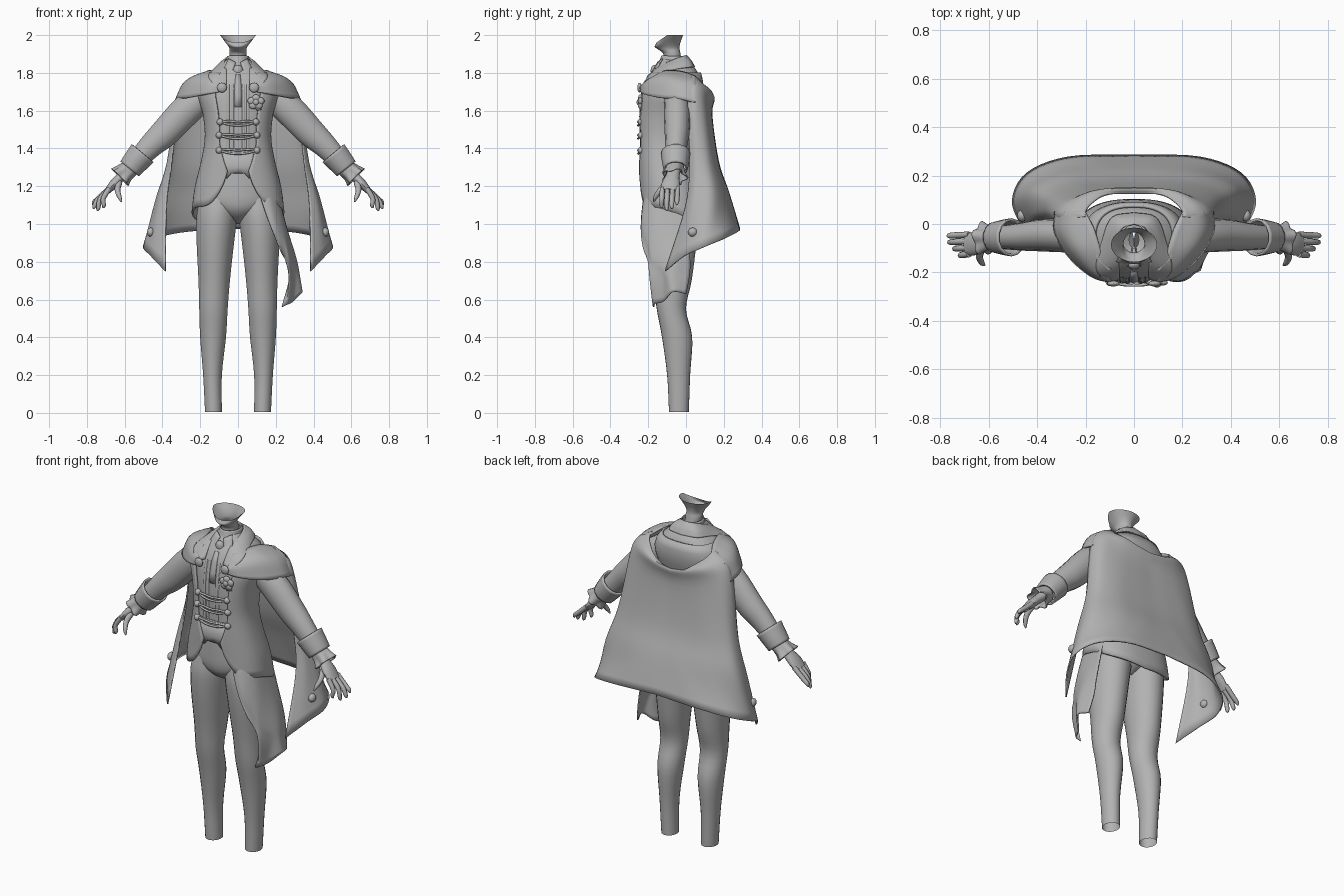
import bpy, bmesh, math
from mathutils import Vector

grey = bpy.data.materials.new("plain grey")
grey.diffuse_color = (0.45, 0.45, 0.45, 1)


def curve(rows, k):
    """Catmull-Rom resampling of a list of equal-length tuples."""
    p = [Vector(r) for r in rows]
    p = [2 * p[0] - p[1]] + p + [2 * p[-1] - p[-2]]
    out = []
    for i in range(1, len(p) - 2):
        a, b, c, d = p[i - 1:i + 3]
        for j in range(k):
            t = j / k
            out.append(0.5 * (2 * b + (c - a) * t + (2 * a - 5 * b + 4 * c - d) * t * t
                              + (3 * b - a - 3 * c + d) * t ** 3))
    return out + [p[-2]]


def grid(name, rows, closed=False, mirror=False, thick=0, caps=False, angle=50):
    """Skin a list of equal-length point rows."""
    n, verts = len(rows[0]), [tuple(v) for r in rows for v in r]
    faces = [(i * n + j, i * n + (j + 1) % n, (i + 1) * n + (j + 1) % n, (i + 1) * n + j)
             for i in range(len(rows) - 1) for j in range(n if closed else n - 1)]
    if caps:
        faces += [tuple(range(n)), tuple(range(len(verts) - n, len(verts)))]
    me = bpy.data.meshes.new(name)
    me.from_pydata(verts, [], faces)
    bm = bmesh.new()
    bm.from_mesh(me)
    bmesh.ops.recalc_face_normals(bm, faces=bm.faces)
    bm.to_mesh(me)
    bm.free()
    me.materials.append(grey)
    ob = bpy.data.objects.new(name, me)
    bpy.context.collection.objects.link(ob)
    bpy.ops.object.select_all(action='DESELECT')
    ob.select_set(True)
    bpy.context.view_layer.objects.active = ob
    bpy.ops.object.shade_smooth_by_angle(angle=math.radians(angle))
    if mirror:
        m = ob.modifiers.new("mirror", 'MIRROR')
        m.merge_threshold = 0.002
    if thick:
        s = ob.modifiers.new("cloth", 'SOLIDIFY')
        s.thickness, s.offset = thick, 0
    return ob


def patch(name, rows, k=5, **kw):
    across = [curve(r, k) for r in rows]
    cols = [curve(c, k) for c in zip(*across)]
    return grid(name, list(zip(*cols)), **kw)


def oval(cx, z, rx, yf, yb, a, e=2.0):
    s, c = math.sin(a), -math.cos(a)
    f = lambda v: math.copysign(abs(v) ** (2 / e), v)
    return Vector((cx + rx * f(s), (yf + yb) / 2 + (yb - yf) / 2 * f(c), z))


def rings(name, table, n=28, e=2.0, **kw):
    """Upright loft; table rows are z, centre x, half width, front y, back y."""
    rows = [[oval(x, z, rx, yf, yb, math.tau * i / n, e) for i in range(n)]
            for z, x, rx, yf, yb in curve(table, 4)]
    return grid(name, rows, closed=True, **kw)


def tube(name, path, side=(0, 1, 0), n=14, k=4, ripple=0, **kw):
    """Sweep along x, y, z with one radius along side and one across it."""
    pts, rows, side = curve(path, k), [], Vector(side)
    for i, p in enumerate(pts):
        q, r = pts[max(i - 1, 0)], pts[min(i + 1, len(pts) - 1)]
        t = Vector((r[0] - q[0], r[1] - q[1], r[2] - q[2])).normalized()
        u = (side - t * side.dot(t)).normalized()
        w = t.cross(u)
        rows.append([Vector(p[:3]) + (u * p[3] * math.cos(a) + w * p[4] * math.sin(a))
                     * (1 + ripple * i / len(pts) * math.cos(5 * a))
                     for a in (math.tau * j / n for j in range(n))])
    return grid(name, rows, closed=True, **kw)


def ball(name, loc, size):
    x, y, z = loc
    sx, sy, sz = size
    rows = [[(x + sx * math.sin(p) * math.cos(a), y + sy * math.sin(p) * math.sin(a), z + sz * math.cos(p))
             for a in (math.tau * j / 14 for j in range(14))]
            for p in (0.02 + (math.pi - 0.04) * i / 8 for i in range(9))]
    return grid(name, rows, closed=True, caps=True)


# torso silhouette: z, centre x, half width, front y, back y
BODY = curve([(.94, 0, .24, -.22, .09), (1.08, 0, .228, -.23, .08), (1.2, 0, .212, -.232, .06),
              (1.32, 0, .183, -.237, .03), (1.45, 0, .16, -.24, .02), (1.58, 0, .17, -.243, .045),
              (1.7, 0, .2, -.23, .075), (1.78, 0, .17, -.2, .07), (1.83, 0, .11, -.165, .045),
              (1.87, 0, .06, -.13, 0)], 6)


def body(z, a, grow=0.0):
    for lo, hi in zip(BODY, BODY[1:]):
        if z <= hi[0]:
            break
    s = lo.lerp(hi, max(0, min(1, (z - lo[0]) / (hi[0] - lo[0]))))
    return oval(0, z, s[2] + grow, s[3] - grow, s[4] + grow, a, 2.5)


# trousers
rings("trouser_leg", [(.005, .13, .045, -.09, .015), (.2, .135, .05, -.1, .022), (.4, .132, .069, -.127, .033),
                      (.55, .13, .076, -.155, .0), (.7, .126, .084, -.175, .03), (.9, .12, .1, -.205, .055),
                      (1.04, .112, .109, -.215, .065), (1.14, .1, .1, -.2, .05)], n=22, mirror=True)
rings("trouser_hips", [(1.0, 0, .02, -.1, -.03), (1.03, 0, .07, -.165, .02), (1.07, 0, .15, -.205, .055),
                       (1.12, 0, .205, -.22, .066), (1.2, 0, .2, -.222, .055), (1.3, 0, .17, -.22, .03)])

# waistcoat and jacket
N = 36
grid("waistcoat", [[body(1.265 + .605 * i / 24, math.tau * j / N) for j in range(N)] for i in range(25)], closed=True)
grid("waistcoat_points", [[body(z + (0 if i else -.03 * (j % 4 == 2)), math.radians(-24 + 6 * j), .004)
                           for j in range(9)] for i, z in enumerate((1.27, 1.3, 1.4))], thick=.005)
HEM = curve([(0, 1.28), (.06, 1.17), (.17, 1.10), (.4, 1.08), (.7, 1.01), (1, .98)], 6)


def hem(t):
    for lo, hi in zip(HEM, HEM[1:]):
        if t <= hi[0]:
            break
    return lo[1] + (hi[1] - lo[1]) * (t - lo[0]) / (hi[0] - lo[0])


jacket = []
for i in range(19):
    row = []
    for j in range(33):
        t = j / 32
        z = hem(t) + (1.8 - hem(t)) * i / 18
        a0 = math.radians(10 + 20 * max(0, min(1, (z - 1.27) / .16)))
        row.append(body(z, a0 + (math.pi - a0) * t, .01))
    jacket.append(row)
grid("jacket", jacket, mirror=True, thick=.012)

# shirt pleats, tie and collar
for x in (-.052, -.03, .03, .052):
    grid("shirt_pleat", [[(x + d, body(z, math.asin(min(.9, abs(x) / .17)) * .6, .003 + h)[1], z)
                          for d, h in ((-.008, -.003), (-.003, .002), (.003, .002), (.008, -.003))]
                         for z in (1.36 + .042 * i for i in range(10))], angle=80)
grid("tie", [[(w * s, body(z, 0, g)[1], z) for s, g in ((-1, .001), (0, .005), (1, .001))]
             for z, w in ((1.62, .02), (1.68, .019), (1.74, .017), (1.79, .012))], thick=.004)
ball("tie_knot", (0, -.168, 1.812), (.026, .02, .03))
rings("shirt_collar", [(1.82, 0, .075, -.155, .02), (1.855, 0, .063, -.14, .01), (1.89, 0, .055, -.128, .0)], thick=.006)
patch("collar_wing", [[(.012, -.15, 1.855), (.05, -.125, 1.875)], [(.038, -.188, 1.785), (.075, -.155, 1.82)]],
      k=3, mirror=True, thick=.007)
patch("lapel", [[(0, 0, 1.892), (.05, -.02, 1.885), (.07, -.08, 1.862), (.062, -.16, 1.82), (.06, -.225, 1.74)],
                [(0, .025, 1.865), (.075, .01, 1.86), (.105, -.075, 1.84), (.11, -.175, 1.80), (.085, -.235, 1.73)],
                [(0, .045, 1.83), (.09, .025, 1.83), (.13, -.07, 1.815), (.155, -.185, 1.775), (.1, -.245, 1.71)]],
      mirror=True, thick=.008)

# neck and open jaw, with the rim dipping towards the chin
neck = rings("neck", [(1.82, 0, .06, -.13, 0), (1.87, 0, .047, -.12, -.022), (1.905, 0, .046, -.122, -.03),
                      (1.93, 0, .046, -.155, -.034), (1.96, 0, .064, -.166, -.03), (2.0, 0, .095, -.156, -.015)])
for v in neck.data.vertices:
    if v.co.z > 1.93:
        v.co.z -= max(0, -.1 - v.co.y) * .7 * (v.co.z - 1.93) / .07

# shoulder cape
patch("shoulder_drape", [
    [(.1, -.215, 1.75), (.12, -.17, 1.79), (.14, -.10, 1.81), (.165, -.02, 1.805), (.2, .05, 1.78)],
    [(.092, -.24, 1.725), (.165, -.2, 1.75), (.235, -.115, 1.768), (.275, -.03, 1.755), (.28, .05, 1.738)],
    [(.09, -.24, 1.70), (.175, -.215, 1.685), (.268, -.135, 1.668), (.325, -.035, 1.662), (.325, .05, 1.64)]],
    mirror=True, thick=.01)
patch("cape", [
    [(.2, .03, 1.79), (.2, .05, 1.78), (.18, .08, 1.75), (.13, .115, 1.71), (.07, .125, 1.67), (0, .125, 1.655)],
    [(.278, .02, 1.738), (.28, .05, 1.738), (.25, .09, 1.725), (.18, .13, 1.7), (.09, .145, 1.675), (0, .148, 1.662)],
    [(.315, .01, 1.64), (.325, .05, 1.64), (.29, .095, 1.63), (.2, .125, 1.6), (.1, .135, 1.58), (0, .135, 1.57)],
    [(.35, .02, 1.33), (.372, .06, 1.33), (.355, .12, 1.33), (.26, .16, 1.33), (.13, .17, 1.33), (0, .17, 1.33)],
    [(.378, 0, 1.1), (.425, .04, 1.1), (.425, .14, 1.13), (.3, .205, 1.15), (.15, .225, 1.16), (0, .227, 1.16)],
    [(.385, -.11, .75), (.46, -.01, .83), (.5, .1, .88), (.44, .21, .925), (.27, .275, .96), (0, .283, .975)]],
    mirror=True, thick=.008)

# side sash hanging from under the jacket at one hip
patch("hip_sash", [
    [(.09, -.21, 1.23), (.15, -.195, 1.23), (.185, -.15, 1.23), (.195, -.06, 1.23), (.19, .0, 1.23)],
    [(.16, -.235, 1.02), (.2, -.225, 1.0), (.24, -.165, 1.0), (.25, -.08, 1.0), (.24, .01, 1.02)],
    [(.222, -.225, .87), (.25, -.195, .84), (.27, -.175, .83), (.305, -.07, .82), (.28, .02, .85)],
    [(.275, -.165, .73), (.272, -.19, .72), (.295, -.125, .72), (.325, -.075, .72), (.298, .02, .74)],
    [(.232, -.17, .56), (.262, -.17, .575), (.29, -.12, .59), (.338, -.07, .64), (.318, 0, .63)]], thick=.008)

# sleeves, cuffs and frills
tube("sleeve", [(.15, -.05, 1.7, .06, .07), (.265, -.047, 1.61, .07, .084), (.385, -.047, 1.485, .066, .078),
                (.46, -.052, 1.415, .058, .066), (.55, -.055, 1.32, .048, .052)], mirror=True)
tube("cuff", [(.505, -.055, 1.375, .074, .072), (.54, -.055, 1.333, .068, .066), (.573, -.055, 1.292, .06, .06)],
     mirror=True, thick=.01)
tube("cuff_frill", [(.565, -.058, 1.3, .045, .045), (.6, -.06, 1.272, .05, .048), (.625, -.062, 1.248, .062, .056)],
     n=30, ripple=.2, mirror=True, thick=.006)

# hands
tube("palm", [(.57, -.06, 1.30, .035, .03), (.615, -.07, 1.255, .036, .026), (.655, -.08, 1.215, .048, .024),
              (.69, -.085, 1.175, .046, .018)], mirror=True, caps=True)
for i in range(4):
    y, tx, tz = -.125 + .027 * i, (.715, .745, .765, .768)[i], (1.085, 1.07, 1.08, 1.10)[i]
    tube("finger", [(.68, y, 1.19, .013, .014), ((.70 + tx) / 2 + .006, y - .003, 1.135, .013, .013),
                    (tx - .005, y - .004, tz + .015, .011, .011), (tx, y - .004, tz, .004, .004)],
         n=8, mirror=True, caps=True)
tube("thumb", [(.63, -.1, 1.22, .018, .018), (.638, -.135, 1.18, .015, .015), (.628, -.16, 1.145, .012, .012),
               (.617, -.17, 1.118, .004, .004)], side=(1, 0, 0), n=8, mirror=True, caps=True)

# corded fastenings
for z, w in ((1.54, .095), (1.47, .1), (1.39, .1)):
    for dz in (.008, -.01):
        tube("cord", [(-w, -.238, z, .006, .006), (-w / 2, -.25, z + dz - .004, .006, .006),
                      (0, -.253, z + dz - .008, .006, .006), (w / 2, -.25, z + dz - .004, .006, .006),
                      (w, -.238, z, .006, .006)], side=(0, 0, 1), n=8)
    ball("cord_button", (w, -.238, z), (.018, .018, .018))
    ball("cord_button", (-w, -.238, z), (.018, .018, .018))

# clasps, cape buttons and rosette
for s in (-1, 1):
    ball("clasp", (s * .085, -.246, 1.722), (.026, .012, .026))
    ball("cape_button", (s * .462, .035, .957), (.02, .025, .024))
for i in range(5):
    a = math.tau * i / 5 + .3
    ball("rosette_petal", (.095 + .024 * math.cos(a), -.242, 1.645 + .021 * math.sin(a)), (.022, .012, .02))
ball("rosette_heart", (.095, -.252, 1.645), (.016, .01, .016))
patch("rosette_ribbon", [[(.08, -.245, 1.635), (.11, -.24, 1.635)], [(.1, -.245, 1.6), (.125, -.235, 1.605)]],
      k=2, thick=.005)
